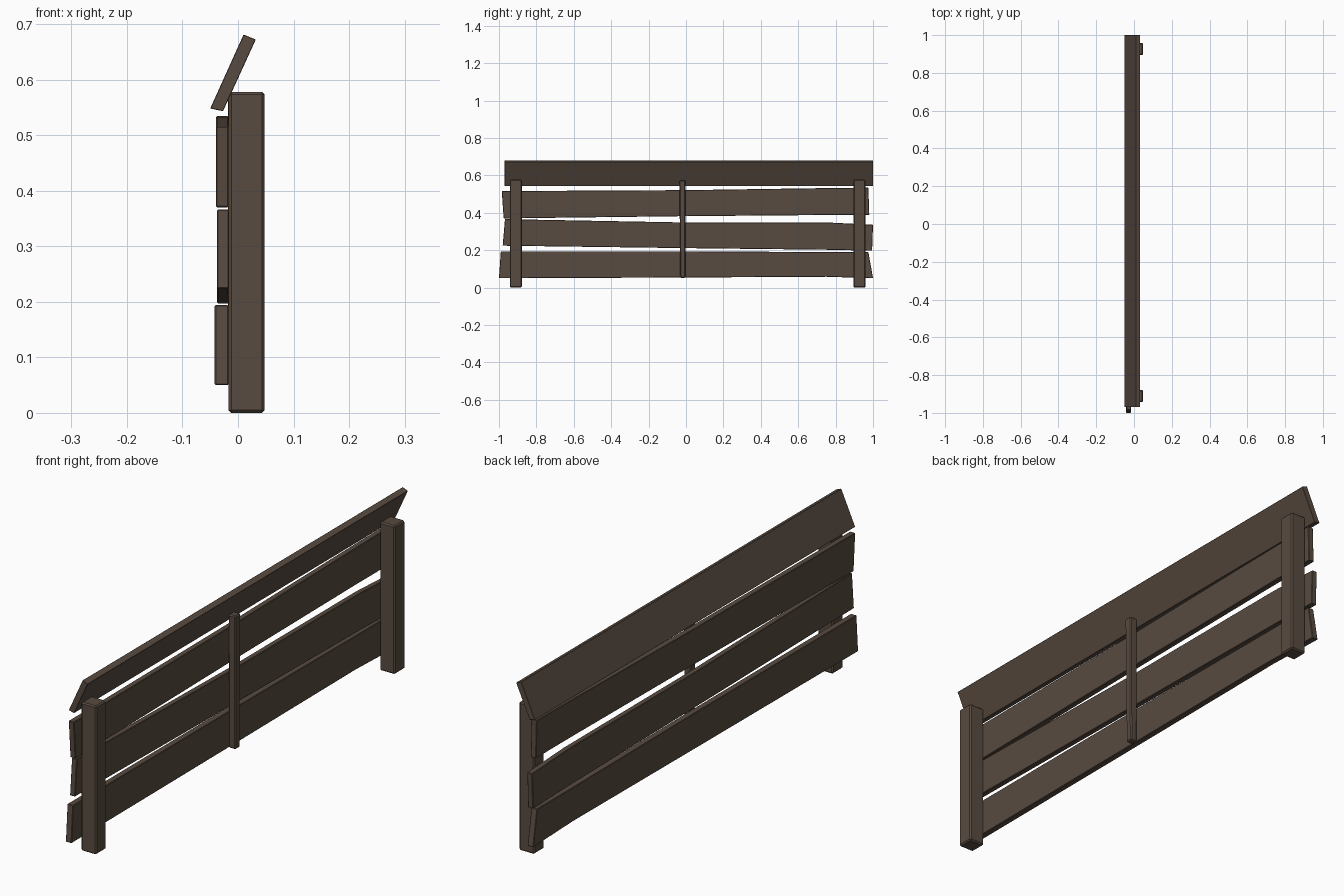
import bpy, bmesh

if "Cube" in bpy.data.objects:
    bpy.data.objects.remove(bpy.data.objects["Cube"])

wood = bpy.data.materials.new("dark_brown_wood")
wood.diffuse_color = (0.098, 0.070, 0.052, 1)
wood.use_nodes = True
wood.node_tree.nodes["Principled BSDF"].inputs["Base Color"].default_value = wood.diffuse_color


def loft(name, sections, bevel):
    """Skin a list of four-point sections into a closed, slightly chamfered beam."""
    bm = bmesh.new()
    rings = [[bm.verts.new(p) for p in s] for s in sections]
    for a, b in zip(rings, rings[1:]):
        for i in range(4):
            j = (i + 1) % 4
            bm.faces.new((a[i], a[j], b[j], b[i]))
    bm.faces.new(rings[0])
    bm.faces.new(rings[-1])
    bmesh.ops.recalc_face_normals(bm, faces=bm.faces)
    if bevel:
        edges = [e for e in bm.edges if e.calc_face_angle() > 0.5]
        bmesh.ops.bevel(bm, geom=edges, offset=bevel, segments=1, affect='EDGES')
    me = bpy.data.meshes.new(name)
    bm.to_mesh(me)
    bm.free()
    me.materials.append(wood)
    ob = bpy.data.objects.new(name, me)
    bpy.context.collection.objects.link(ob)


def plank(name, x0, x1, stations):
    """Wobbly board along y; each station is y at bottom, y at top, z low, z high."""
    loft(name, [[(x0, yb, lo), (x1, yb, lo), (x1, yt, hi), (x0, yt, hi)]
                for yb, yt, lo, hi in stations], 0.002)


def upright(name, levels, bevel):
    """Vertical timber; each level is z, x0, x1, y0, y1."""
    loft(name, [[(x0, y0, z), (x1, y0, z), (x1, y1, z), (x0, y1, z)]
                for z, x0, x1, y0, y1 in levels], bevel)


# Horizontal boards
plank("lower_board", -0.042, -0.017, [
    (-1.0, -0.99, 0.050, 0.194), (0.0, 0.0, 0.054, 0.194),
    (0.75, 0.75, 0.058, 0.190), (1.0, 0.975, 0.050, 0.190)])
plank("middle_board", -0.038, -0.016, [
    (-0.98, -0.968, 0.224, 0.366), (0.0, 0.0, 0.211, 0.348),
    (0.78, 0.78, 0.202, 0.347), (0.995, 1.0, 0.197, 0.336)])
plank("upper_board", -0.040, -0.017, [
    (-0.975, -0.985, 0.370, 0.516), (0.0, 0.0, 0.382, 0.521),
    (0.75, 0.75, 0.388, 0.532), (0.98, 0.975, 0.388, 0.534)])

# Tilted cap board
section = [(-0.050, 0.548), (-0.027, 0.543), (0.032, 0.672), (0.010, 0.681)]
loft("cap_board", [[(x, y, z) for x, z in section] for y in (-0.97, 1.0)], 0.001)

# End posts
for name, y in (("left_post", -0.910), ("right_post", 0.927)):
    upright(name, [(0.0, -0.017, 0.048, y - 0.032, y + 0.032),
                   (0.578, -0.017, 0.048, y - 0.032, y + 0.032)], 0.005)

# Thin centre batten
upright("centre_batten", [(0.052, -0.018, 0.011, -0.031, -0.004),
                          (0.573, -0.018, 0.014, -0.035, -0.003)], 0.004)
